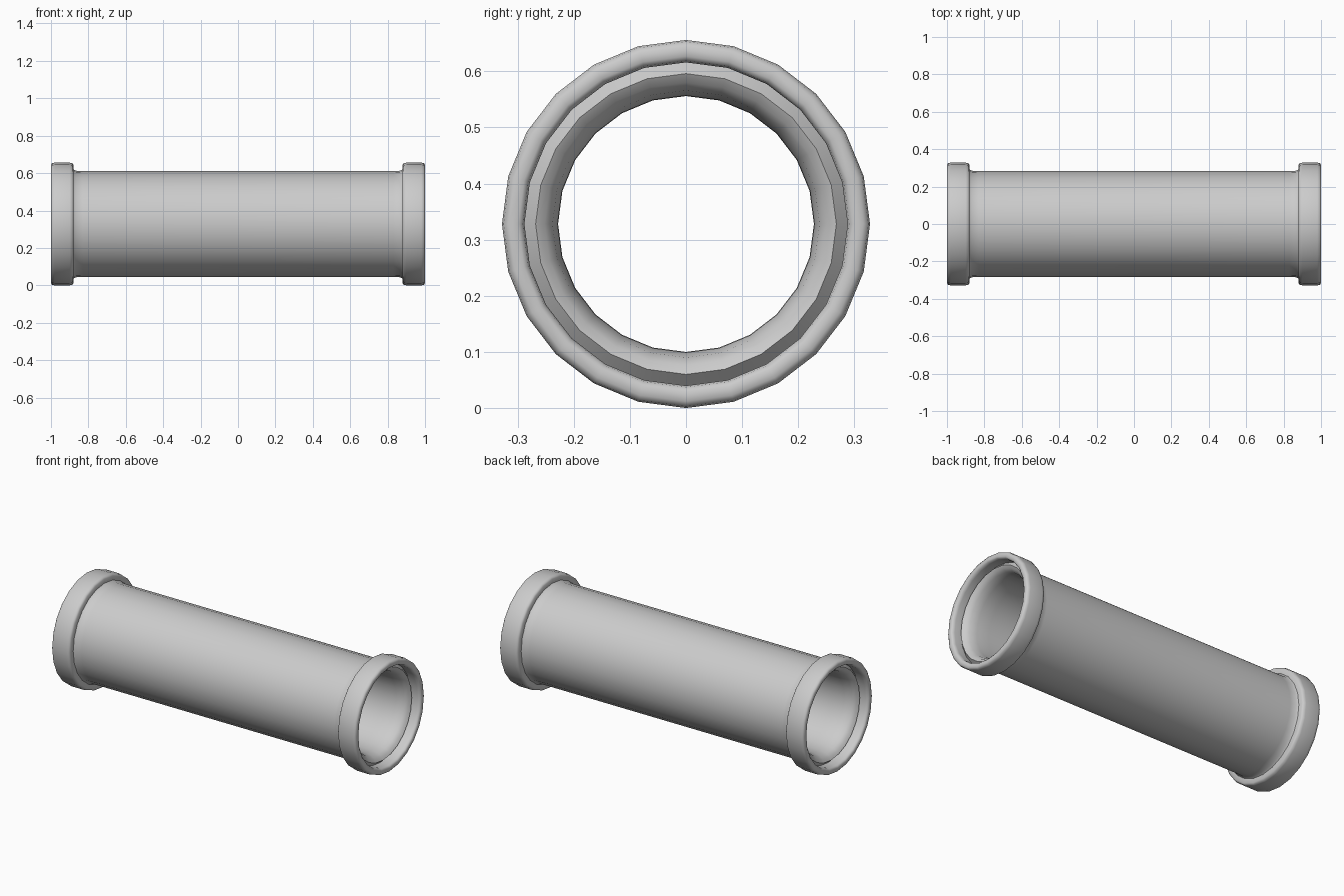
import bpy, bmesh, math

if "Cube" in bpy.data.objects:
    bpy.data.objects.remove(bpy.data.objects["Cube"])

SIDES = 24
RADIUS = 0.328

# Half profile (x, radius): body, end collar, socket lip, bore
half = [
    (0.83, 0.283), (0.868, 0.285), (0.879, 0.292),
    (0.88, 0.316), (0.886, 0.325), (0.90, 0.328),
    (0.98, 0.328), (0.994, 0.325), (1.0, 0.316),
    (1.0, 0.299), (0.994, 0.291), (0.98, 0.288),
    (0.935, 0.288), (0.955, 0.268),
    (0.945, 0.252), (0.925, 0.238), (0.88, 0.229), (0.80, 0.228),
]
# Mirror it into a closed loop for the whole pipe
profile = half + [(-x, r) for x, r in reversed(half)]


def revolve(name, loop):
    bm = bmesh.new()
    rings = []
    for i in range(SIDES):
        a = 2 * math.pi * i / SIDES
        rings.append([bm.verts.new((x, r * math.sin(a), RADIUS + r * math.cos(a)))
                      for x, r in loop])
    n = len(loop)
    for i in range(SIDES):
        a, b = rings[i], rings[(i + 1) % SIDES]
        for j in range(n):
            k = (j + 1) % n
            bm.faces.new((a[j], a[k], b[k], b[j]))
    bmesh.ops.recalc_face_normals(bm, faces=bm.faces[:])
    mesh = bpy.data.meshes.new(name)
    bm.to_mesh(mesh)
    bm.free()
    obj = bpy.data.objects.new(name, mesh)
    bpy.context.collection.objects.link(obj)
    return obj


# Straight pipe with a collar at each end
pipe = revolve("collared_pipe", profile)
bpy.context.view_layer.objects.active = pipe
pipe.select_set(True)
bpy.ops.object.shade_smooth_by_angle(angle=math.radians(50))
